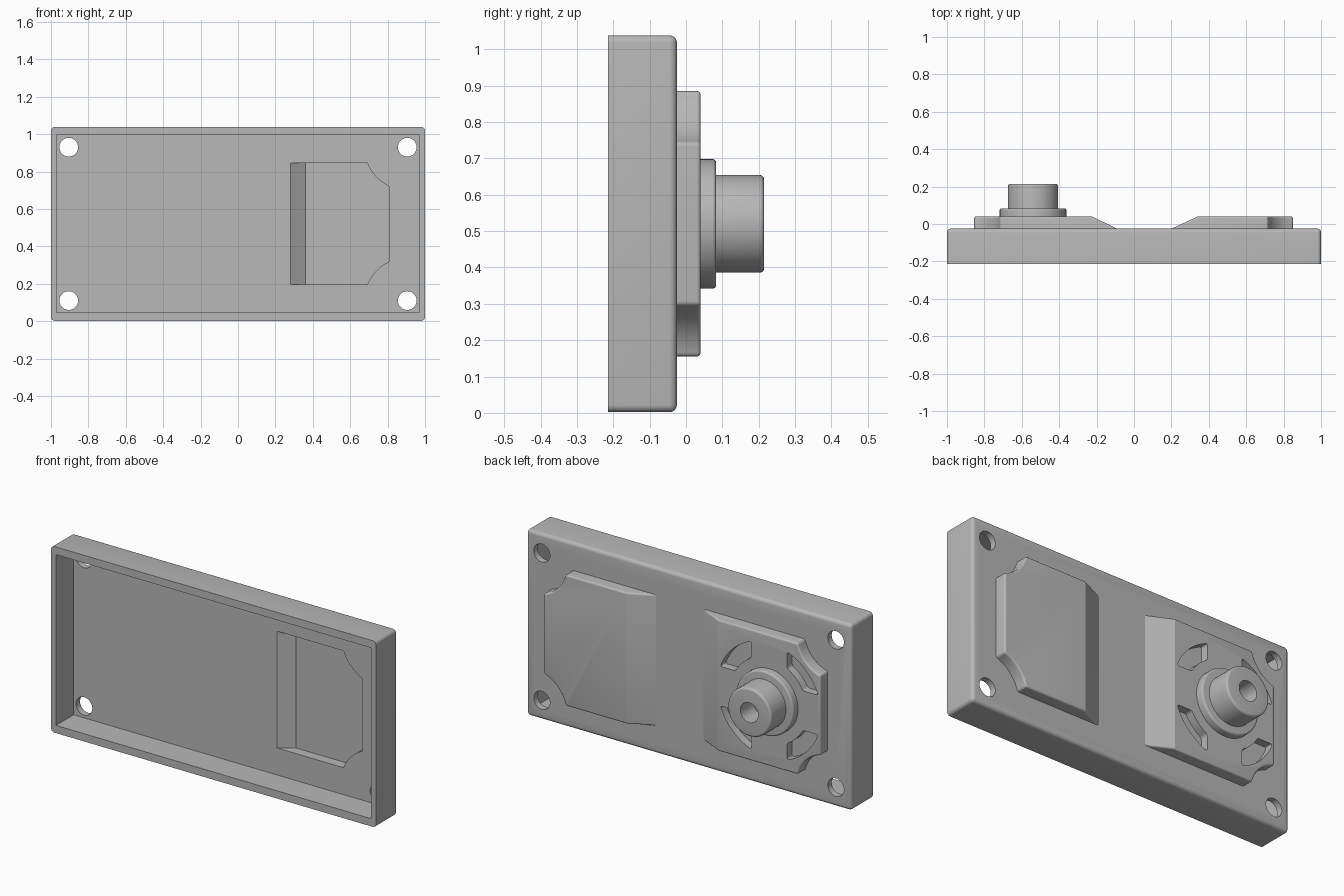
import bpy, bmesh
from math import sin, cos, pi, asin, acos, radians

if "Cube" in bpy.data.objects:
    bpy.data.objects.remove(bpy.data.objects["Cube"])

grey = bpy.data.materials.new("plain grey")
grey.use_nodes = True
grey.diffuse_color = (0.48, 0.48, 0.48, 1)
grey.node_tree.nodes["Principled BSDF"].inputs["Base Color"].default_value = grey.diffuse_color

MID_Z = 0.52                    # mid height of the body
BOLT_X, BOLT_Z = 0.905, 0.41    # bolt hole offsets from the middle
HUB_X = -0.54


def prism(name, start, end, y0, y1, bevel=0, sides_only=False):
    """Solid between two matching (x, z) outlines; rounds all sharp edges except the y0 rim."""
    bm = bmesh.new()
    a = [bm.verts.new((x, y0, z + MID_Z)) for x, z in start]
    b = [bm.verts.new((x, y1, z + MID_Z)) for x, z in end]
    bm.faces.new(a)
    bm.faces.new(b)
    for i in range(len(a)):
        bm.faces.new((a[i - 1], a[i], b[i], b[i - 1]))
    bmesh.ops.recalc_face_normals(bm, faces=bm.faces)
    if bevel:
        first, last = set(a), set(b)
        edges = [e for e in bm.edges
                 if not set(e.verts) <= first
                 and not (sides_only and set(e.verts) <= last)
                 and abs(e.calc_face_angle_signed()) > 0.6]
        bmesh.ops.bevel(bm, geom=edges, offset=bevel, segments=5, profile=0.5,
                        affect='EDGES', clamp_overlap=True)
    mesh = bpy.data.meshes.new(name)
    bm.to_mesh(mesh)
    bm.free()
    mesh.materials.append(grey)
    ob = bpy.data.objects.new(name, mesh)
    bpy.context.collection.objects.link(ob)
    return ob


def rect(x, z):
    return [(-x, -z), (x, -z), (x, z), (-x, z)]


def circle(x, z, r, n=64):
    return [(x + r * cos(2 * pi * i / n), z + r * sin(2 * pi * i / n)) for i in range(n)]


def scooped(side, ramp_x, end_x, half, r, n=14):
    """Panel outline with the two outer corners scooped around the bolts."""
    a0 = -pi + asin((BOLT_Z - half) / r)
    a1 = -acos((end_x - BOLT_X) / r)
    arc = [(BOLT_X + r * cos(a0 + (a1 - a0) * i / n),
            BOLT_Z + r * sin(a0 + (a1 - a0) * i / n)) for i in range(n + 1)]
    top = [(ramp_x, half)] + [(side * x, z) for x, z in arc]
    return top + [(x, -z) for x, z in reversed(top)]


def slot(sx, sz, inner=0.235, outer=0.32, gap=0.11, n=12):
    """Quarter ring slot with straight ends parallel to the body's sides."""
    pts = []
    for r, flip in ((outer, 1), (inner, -1)):
        a = asin(gap / r)
        arc = [a + (pi / 2 - 2 * a) * i / n for i in range(n + 1)][::flip]
        pts += [(HUB_X + sx * r * cos(t), sz * r * sin(t)) for t in arc]
    return pts


def cut(ob, cutters):
    bpy.context.view_layer.objects.active = ob
    for c in cutters:
        mod = ob.modifiers.new("cut", 'BOOLEAN')
        mod.operation = 'DIFFERENCE'
        mod.solver = 'EXACT'
        mod.object = c
        bpy.ops.object.modifier_apply(modifier=mod.name)


# Housing and raised parts
box = rect(1, MID_Z - 0.002)
housing = prism("housing", box, box, -0.215, -0.025, 0.02)
plain_panel = prism("plain_panel", scooped(1, 0.18, 0.85, 0.365, 0.195),
                    scooped(1, 0.34, 0.85, 0.365, 0.195), -0.035, 0.04, 0.01)
hub_panel = prism("hub_panel", scooped(-1, -0.07, 0.855, 0.365, 0.195),
                  scooped(-1, -0.225, 0.855, 0.365, 0.195), -0.035, 0.04, 0.01)
ring = circle(HUB_X, 0, 0.178)
hub_flange = prism("hub_flange", ring, ring, 0.03, 0.083, 0.01)
ring = circle(HUB_X, 0, 0.134)
hub_boss = prism("hub_boss", ring, ring, 0.07, 0.215, 0.012)

# Cutters: front cavity, recess behind the plain panel, bolt holes, vents, bore
cavity_shape = rect(0.97, 0.475)
cavity = prism("cavity_cutter", cavity_shape, cavity_shape, -0.3, -0.06)
recess = prism("recess_cutter", scooped(1, 0.26, 0.81, 0.325, 0.23),
               scooped(1, 0.36, 0.81, 0.325, 0.23), -0.075, -0.005)
bolts, vents = [], []
for sx in (-1, 1):
    for sz in (-1, 1):
        hole = circle(sx * BOLT_X, sz * BOLT_Z, 0.05, 40)
        bolts.append(prism("bolt_cutter", hole, hole, -0.1, 0.1))
        vent = slot(sx, sz)
        vents.append(prism("vent_cutter", vent, vent, 0.06, -0.005, 0.018, True))
bore_shape = circle(HUB_X, 0, 0.055, 40)
bore = prism("bore_cutter", bore_shape, bore_shape, 0.3, 0.1)

cut(housing, [cavity, recess] + bolts)
cut(plain_panel, [recess])
cut(hub_panel, vents)
cut(hub_boss, [bore])
for c in [cavity, recess, bore] + bolts + vents:
    bpy.data.objects.remove(c)

# Smooth rounded edges, keep the rest crisp
bpy.ops.object.select_all(action='DESELECT')
for ob in (housing, plain_panel, hub_panel, hub_flange, hub_boss):
    ob.select_set(True)
bpy.context.view_layer.objects.active = housing
bpy.ops.object.shade_smooth_by_angle(angle=radians(22))
